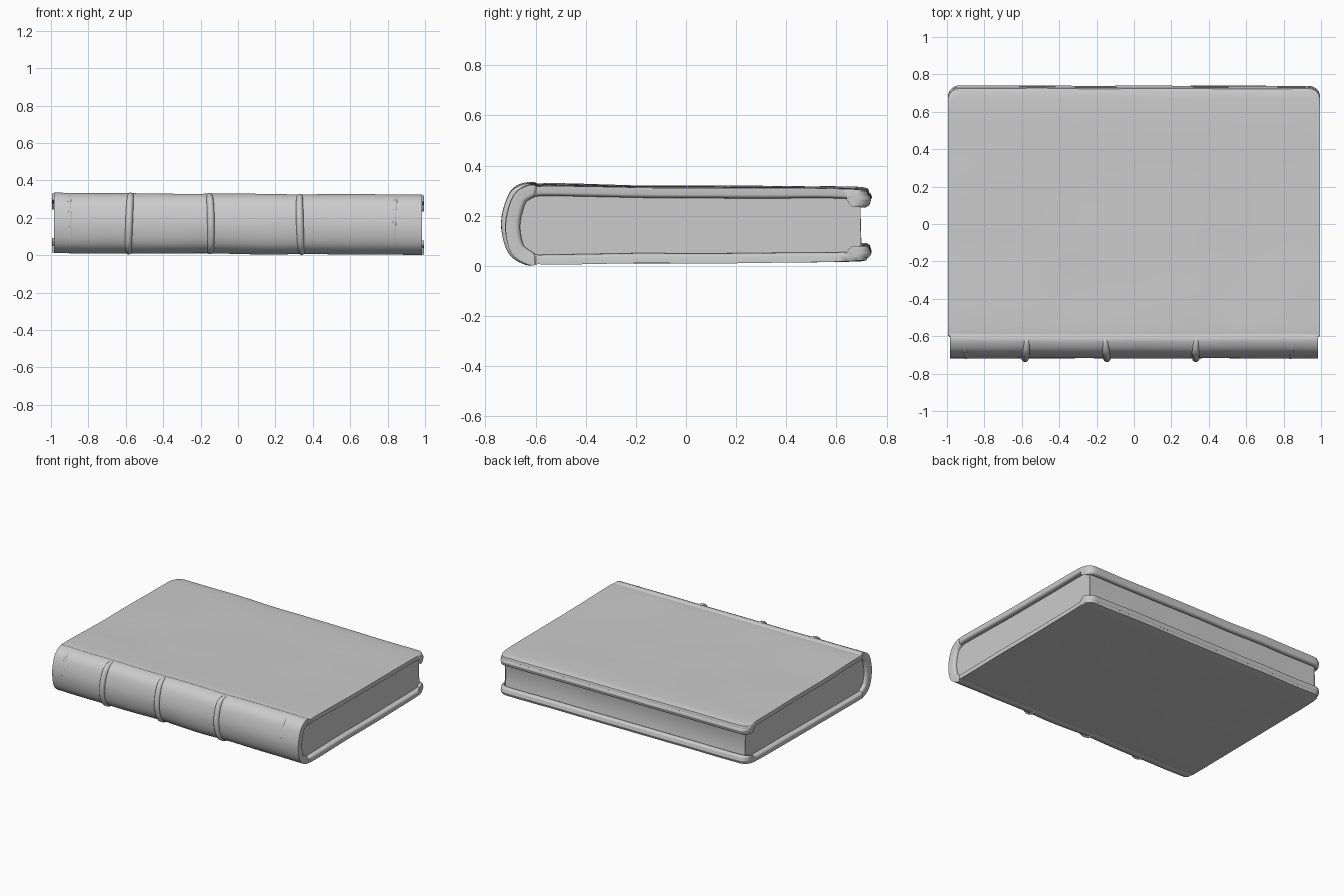
import bpy, bmesh, math
from mathutils import Vector, noise

if "Cube" in bpy.data.objects:
    bpy.data.objects.remove(bpy.data.objects["Cube"], do_unlink=True)

GREY = (0.6, 0.6, 0.6, 1)
mat = bpy.data.materials.new("worn grey")
mat.use_nodes = True
mat.diffuse_color = GREY
mat.node_tree.nodes["Principled BSDF"].inputs["Base Color"].default_value = GREY


def smooth_path(points, steps):
    """Catmull-Rom through the control points."""
    pts = [Vector(p) for p in points]
    pts = [2 * pts[0] - pts[1]] + pts + [2 * pts[-1] - pts[-2]]
    path = []
    for a, b, c, d in zip(pts, pts[1:], pts[2:], pts[3:]):
        for i in range(steps):
            t = i / steps
            path.append(0.5 * (2 * b + (c - a) * t + (2 * a - 5 * b + 4 * c - d) * t**2
                               + (3 * b - a - 3 * c + d) * t**3))
    return path + [pts[-2]]


def loft(name, rings, angle=50):
    """Skin closed rings of equal length, closing each end with a strip."""
    bm = bmesh.new()
    rows = [[bm.verts.new(p) for p in ring] for ring in rings]
    n = len(rows[0])
    for a, b in zip(rows, rows[1:]):
        for i in range(n):
            bm.faces.new((a[i], a[(i + 1) % n], b[(i + 1) % n], b[i]))
    for row in (rows[0], rows[-1]):
        for i in range(n // 2 - 1):
            bm.faces.new((row[i], row[i + 1], row[n - 2 - i], row[n - 1 - i]))
    bmesh.ops.recalc_face_normals(bm, faces=bm.faces)
    mesh = bpy.data.meshes.new(name)
    bm.to_mesh(mesh)
    bm.free()
    obj = bpy.data.objects.new(name, mesh)
    bpy.context.collection.objects.link(obj)
    finish(obj, angle)


def finish(obj, angle=50):
    obj.data.materials.append(mat)
    bpy.ops.object.select_all(action='DESELECT')
    obj.select_set(True)
    bpy.context.view_layer.objects.active = obj
    bpy.ops.object.shade_smooth_by_angle(angle=math.radians(angle))


def worn(x, y, z):
    """Slight slope along the book and hand-worn unevenness."""
    wave = noise.noise(Vector((x * 3, y * 3, z * 4)))
    return Vector((x, y + 0.004 * wave, z - 0.005 * x + 0.004 * wave))


# Leather cover: y, z, half thickness from top fore edge, round the spine, to bottom
CENTRE = [(0.725, 0.243, 0.008), (0.718, 0.255, 0.022), (0.708, 0.272, 0.027),
          (0.67, 0.291, 0.02), (0.3, 0.294, 0.02), (-0.2, 0.297, 0.02),
          (-0.53, 0.303, 0.02), (-0.59, 0.302, 0.02), (-0.62, 0.301, 0.027),
          (-0.665, 0.268, 0.028), (-0.69, 0.17, 0.029), (-0.672, 0.075, 0.029),
          (-0.62, 0.035, 0.027), (-0.59, 0.031, 0.019), (-0.53, 0.031, 0.02),
          (-0.2, 0.034, 0.02), (0.3, 0.037, 0.02), (0.67, 0.043, 0.02),
          (0.708, 0.056, 0.027), (0.718, 0.07, 0.022), (0.725, 0.082, 0.008)]
centre = smooth_path(CENTRE, 5)
EDGE, CORNER = 0.022, 0.06


def cover_ring(x):
    d = 0.995 - abs(x)
    thick = 0.35 + 0.65 * math.sqrt(max(0, 1 - max(0, 1 - d / EDGE) ** 2))
    trim = CORNER - math.sqrt(CORNER**2 - max(0, CORNER - d) ** 2)
    outer, inner = [], []
    for i, (y, z, h) in enumerate(centre):
        a, b = centre[max(i - 1, 0)], centre[min(i + 1, len(centre) - 1)]
        tangent = Vector((b.x - a.x, b.y - a.y)).normalized()
        side = Vector((tangent.y, -tangent.x)) * h
        y -= trim * max(0, min(1, (y - 0.3) / 0.4))
        # Spine ends are drawn in a little from the board edges
        px = x * (0.99 if y < -0.6 else 1)
        outer.append(worn(px, y - side.x * thick, z - side.y * thick))
        inner.append(worn(px, y + side.x, z + side.y))
    return outer + inner[::-1]


ends = [0.995, 0.993, 0.988, 0.982, 0.973, 0.96, 0.945]
xs = [-e for e in ends] + [-0.93 + 1.86 * i / 40 for i in range(41)] + ends[::-1]
loft("cover", [cover_ring(x) for x in xs])

# Page block: hollowed fore edge, rounded at the spine
top, bottom = [], []
for i in range(25):
    y = -0.665 + 1.365 * i / 24
    top.append((y, 0.288))
    bottom.append((y, 0.042))
fore = [(0.7 - 0.014 * math.sin(math.pi * i / 8), 0.288 - 0.246 * i / 8) for i in range(1, 8)]
ring = top + fore[:4] + fore[4:] + bottom[::-1]
ring.append((-0.665, 0.165))
loft("pages", [[worn(x, y, z) for y, z in ring] for x in
               [-0.962 + 1.924 * i / 20 for i in range(21)]], 35)


# Raised bands and faint end ridges across the spine
def spine_band(name, x, radius, lift):
    data = bpy.data.curves.new(name, 'CURVE')
    data.dimensions = '3D'
    data.bevel_depth = radius
    data.bevel_resolution = 3
    path = smooth_path([(-0.6, 0.31), (-0.635, 0.314), (-0.685, 0.28), (-0.715, 0.17),
                        (-0.692, 0.065), (-0.635, 0.021), (-0.6, 0.021)], 5)
    spline = data.splines.new('POLY')
    spline.points.add(len(path) - 1)
    for i, (point, p) in enumerate(zip(spline.points, path)):
        t = i / (len(path) - 1)
        y = p.x - lift * math.sin(math.pi * t)
        wobble = 0.006 * math.sin(5 * t + x * 9)
        point.co = (*worn(x + wobble, y, p.y), 1)
        point.radius = 0.5 + 0.5 * math.sin(math.pi * t) ** 0.5 if 0 < t < 1 else 0.4
    curve = bpy.data.objects.new(name, data)
    bpy.context.collection.objects.link(curve)
    mesh = bpy.data.meshes.new_from_object(curve.evaluated_get(bpy.context.evaluated_depsgraph_get()))
    bpy.data.objects.remove(curve, do_unlink=True)
    obj = bpy.data.objects.new(name, mesh)
    bpy.context.collection.objects.link(obj)
    finish(obj)


for name, x in (("left", 0.335), ("middle", -0.15), ("right", -0.58)):
    spine_band(name + "_spine_band", x, 0.02, 0.004)
for name, x in (("left", 0.84), ("right", -0.9)):
    spine_band(name + "_end_ridge", x, 0.012, -0.005)
